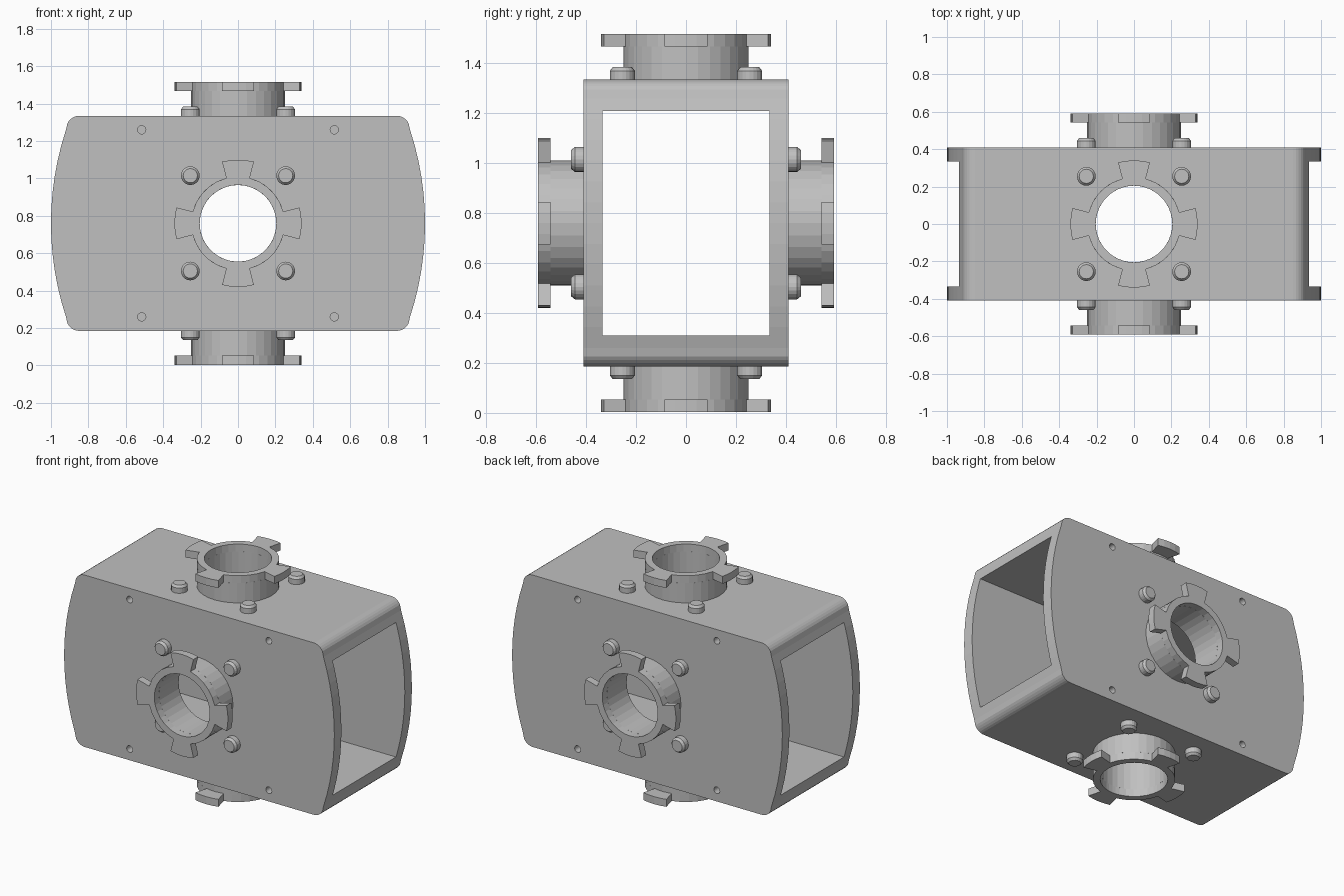
import bpy, bmesh, math
from mathutils import Matrix, Vector

cube = bpy.data.objects.get("Cube")
if cube:
    bpy.data.objects.remove(cube, do_unlink=True)

MID = 0.76                        # height of the body centre
HALF_Y, HALF_Z = 0.41, 0.575      # body half sizes
BORE, TUBE, LUG = 0.205, 0.25, 0.34
SEGS = 32

grey = bpy.data.materials.new("light_grey")
grey.use_nodes = True
colour = (0.53, 0.53, 0.53, 1)
grey.diffuse_color = colour
grey.node_tree.nodes["Principled BSDF"].inputs["Base Color"].default_value = colour


def finish(name, bm, matrix=Matrix()):
    bmesh.ops.recalc_face_normals(bm, faces=bm.faces[:])
    mesh = bpy.data.meshes.new(name)
    bm.to_mesh(mesh)
    bm.free()
    mesh.transform(matrix)
    mesh.materials.append(grey)
    obj = bpy.data.objects.new(name, mesh)
    bpy.context.collection.objects.link(obj)
    return obj


def polar(r, a):
    return Vector((r * math.cos(a), r * math.sin(a), 0))


def cylinder(name, r, depth, matrix):
    bm = bmesh.new()
    bmesh.ops.create_cone(bm, cap_ends=True, segments=SEGS, radius1=r, radius2=r, depth=depth)
    return finish(name, bm, matrix)


def add_ring(bm, outer, inner, low, high):
    # closed band between two loops with matching points
    loops = [[bm.verts.new((p.x, p.y, z)) for p in pts]
             for pts, z in ((outer, low), (outer, high), (inner, high), (inner, low))]
    n = len(outer)
    for k in range(4):
        a, b = loops[k], loops[(k + 1) % 4]
        for i in range(n):
            j = (i + 1) % n
            quad = [a[i], a[j], b[j], b[i]]
            if (a[i].co - a[j].co).length < 1e-6:
                quad.pop(0)
            elif (b[i].co - b[j].co).length < 1e-6:
                quad.pop(2)
            if len({tuple(v.co) for v in quad}) > 2:
                bm.faces.new(quad)


def cut(target, cutter):
    mod = target.modifiers.new("cut", 'BOOLEAN')
    mod.operation, mod.solver, mod.object = 'DIFFERENCE', 'EXACT', cutter
    bpy.context.view_layer.objects.active = target
    bpy.ops.object.modifier_apply(modifier=mod.name)
    bpy.data.objects.remove(cutter, do_unlink=True)


# Body: outline with bulged ends and rounded corners, extruded front to back
bulge, corner = 1.6, 0.07
quarter = []
for i in range(7):
    z = 0.5 * i / 6
    quarter.append((1 - bulge + math.sqrt(bulge ** 2 - z ** 2), z))
end_x = quarter[-1][0]
for i in range(1, 7):
    a = math.radians(15 + 75 * i / 6)
    quarter.append((end_x - corner + corner * math.cos(a), HALF_Z - 0.075 + 0.075 * math.sin(a)))
upper = quarter + [(-x, z) for x, z in reversed(quarter)]
outline = upper + [(x, -z) for x, z in reversed(upper[1:-1])]
bm = bmesh.new()
face = bm.faces.new([bm.verts.new((x, -HALF_Y, z + MID)) for x, z in outline])
ext = bmesh.ops.extrude_face_region(bm, geom=[face])
bmesh.ops.translate(bm, vec=(0, 2 * HALF_Y, 0),
                    verts=[v for v in ext["geom"] if isinstance(v, bmesh.types.BMVert)])
body = finish("body_shell", bm)

# Open tunnel from side to side
bm = bmesh.new()
bmesh.ops.create_cube(bm, size=1)
cut(body, finish("tunnel_cutter", bm, Matrix.Translation((0, 0, MID)) @ Matrix.Diagonal((3, 0.67, 0.9, 1))))

# Bores through the four walls, and small blind holes in front and back
turn = Matrix.Rotation(math.pi / 2, 4, 'X')
centre = Matrix.Translation((0, 0, MID))
cut(body, cylinder("bore_cutter", BORE, 3, centre))
cut(body, cylinder("bore_cutter", BORE, 3, centre @ turn))
for x in (-0.515, 0.515):
    for z in (MID - 0.5, MID + 0.5):
        for y in (-HALF_Y, HALF_Y):
            cut(body, cylinder("hole_cutter", 0.022, 0.16, Matrix.Translation((x, y, z)) @ turn))


def port(name, matrix):
    # short tube with a four-lug collar at its outer end
    angles = [math.tau * i / SEGS for i in range(SEGS)]
    bm = bmesh.new()
    add_ring(bm, [polar(TUBE, a) for a in angles], [polar(BORE, a) for a in angles], 0, 0.132)
    half = math.radians(14.5)
    outer, inner = [], []
    for q in range(4):
        base = q * math.pi / 2
        for i in range(5):
            a = base - half + 2 * half * i / 4
            radii = [TUBE, LUG] if i == 0 else [LUG, TUBE] if i == 4 else [LUG]
            for r in radii:
                outer.append(polar(r, a))
                inner.append(polar(BORE, a))
        for i in range(1, 5):
            a = base + half + (math.pi / 2 - 2 * half) * i / 5
            outer.append(polar(TUBE, a))
            inner.append(polar(BORE, a))
    add_ring(bm, outer, inner, 0.132, 0.182)
    finish(name + "_port", bm, matrix)

    # four chamfered screw heads around the tube
    bm = bmesh.new()
    for x in (-0.255, 0.255):
        for y in (-0.255, 0.255):
            for r1, r2, low, high in ((0.05, 0.05, 0, 0.035), (0.05, 0.038, 0.035, 0.05)):
                bmesh.ops.create_cone(bm, cap_ends=True, segments=20, radius1=r1, radius2=r2,
                                      depth=high - low,
                                      matrix=Matrix.Translation((x, y, (low + high) / 2)))
    bmesh.ops.remove_doubles(bm, verts=bm.verts[:], dist=1e-5)
    bmesh.ops.delete(bm, geom=[f for f in bm.faces if len(f.verts) > 4
                               and abs(f.calc_center_median().z - 0.035) < 1e-3], context='FACES')
    finish(name + "_screws", bm, matrix)


for name, angle, reach in (("top", 0, HALF_Z), ("front", 90, HALF_Y),
                           ("bottom", 180, HALF_Z), ("back", 270, HALF_Y)):
    rot = Matrix.Rotation(math.radians(angle), 4, 'X')
    port(name, centre @ rot @ Matrix.Translation((0, 0, reach)))
